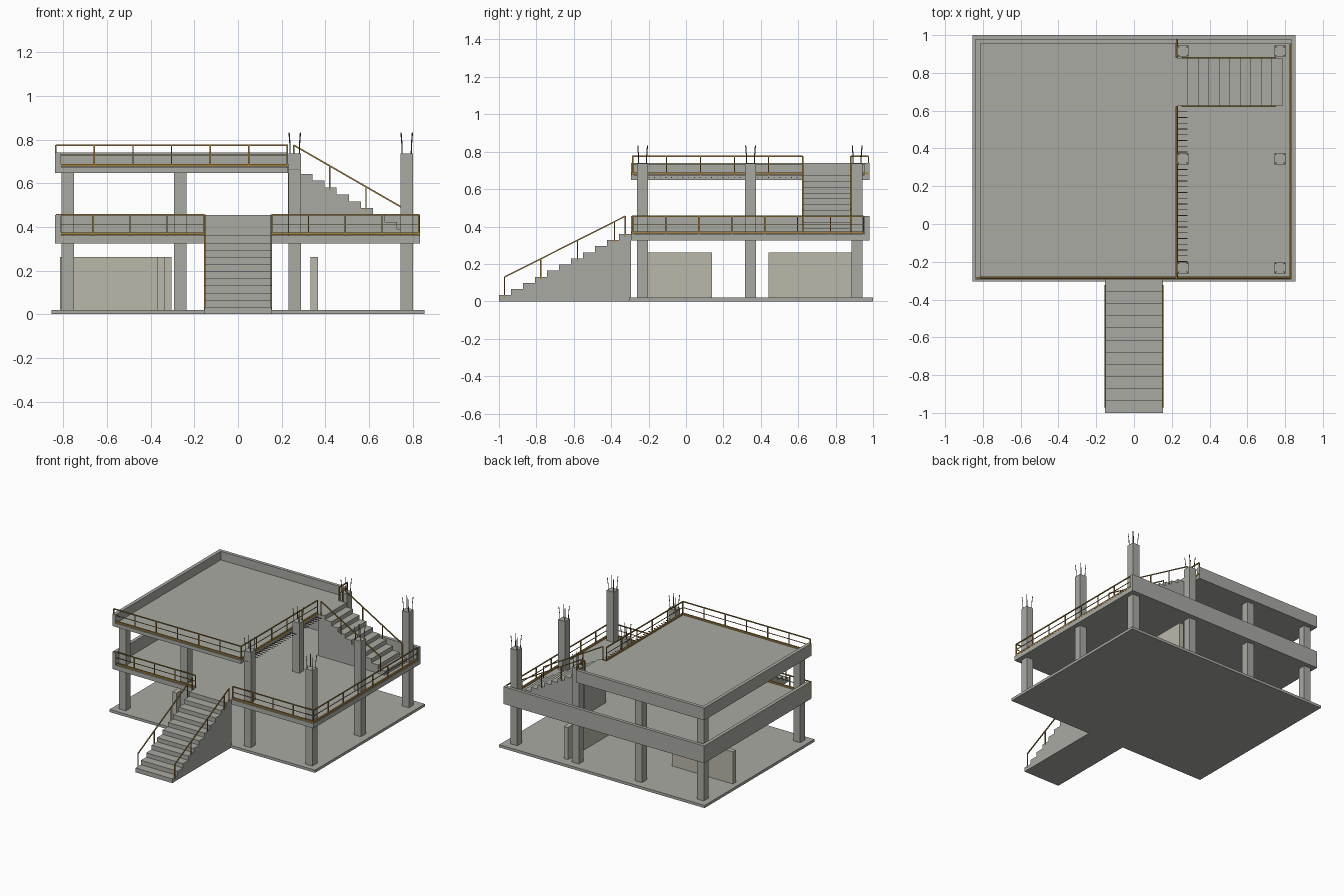
import bpy, bmesh
from mathutils import Vector, Matrix

if "Cube" in bpy.data.objects:
    bpy.data.objects.remove(bpy.data.objects["Cube"])


def material(name, rgb):
    m = bpy.data.materials.new(name)
    m.diffuse_color = (*rgb, 1)
    m.use_nodes = True
    m.node_tree.nodes["Principled BSDF"].inputs["Base Color"].default_value = m.diffuse_color
    return m


CONCRETE = material("concrete", (0.40, 0.40, 0.37))
PLASTER = material("plaster", (0.50, 0.48, 0.40))
METAL = material("railing_metal", (0.36, 0.22, 0.05))
STEEL = material("rebar_steel", (0.16, 0.13, 0.11))


def finish(bm, name, mat):
    bmesh.ops.recalc_face_normals(bm, faces=bm.faces)
    mesh = bpy.data.meshes.new(name)
    bm.to_mesh(mesh)
    bm.free()
    mesh.materials.append(mat)
    ob = bpy.data.objects.new(name, mesh)
    bpy.context.collection.objects.link(ob)


def add_box(bm, x0, x1, y0, y1, z0, z1):
    m = Matrix.Translation(((x0 + x1) / 2, (y0 + y1) / 2, (z0 + z1) / 2))
    bmesh.ops.create_cube(bm, size=1, matrix=m @ Matrix.Diagonal((x1 - x0, y1 - y0, z1 - z0, 1)))


def box(name, dims, mat=CONCRETE):
    bm = bmesh.new()
    add_box(bm, *dims)
    finish(bm, name, mat)


def add_bar(bm, a, b, t=0.006):
    a, b = Vector(a), Vector(b)
    d = b - a
    m = Matrix.Translation((a + b) / 2) @ d.to_track_quat('Z', 'Y').to_matrix().to_4x4()
    bmesh.ops.create_cube(bm, size=1, matrix=m @ Matrix.Diagonal((t, t, d.length, 1)))


def railing(name, a, b, segments, h=0.095):
    """Level railing: posts, top and middle rails, thick bottom rail."""
    bm = bmesh.new()
    a, b = Vector(a), Vector(b)
    for i in range(segments + 1):
        p = a.lerp(b, i / segments)
        add_bar(bm, p, p + Vector((0, 0, h)))
    for z, t in ((h, 0.007), (h * 0.55, 0.004), (0.008, 0.012)):
        add_bar(bm, a + Vector((0, 0, z)), b + Vector((0, 0, z)), t)
    finish(bm, name, METAL)


def stair_rail(name, top, bottom, fractions, h):
    """Sloping handrail on upright posts."""
    bm = bmesh.new()
    top, bottom = Vector(top), Vector(bottom)
    add_bar(bm, top, bottom, 0.007)
    for f in fractions:
        p = top.lerp(bottom, f)
        add_bar(bm, p - Vector((0, 0, h)), p)
    finish(bm, name, METAL)


def stairs(name, start, run, rise, count, base, place):
    """Solid stair: stepped profile from the high end, extruded across its width."""
    pts = [(start, base)]
    for i in range(count):
        z = base + rise * (count - i)
        pts += [(start + run * i, z), (start + run * (i + 1), z)]
    pts.append((start + run * count, base))
    bm = bmesh.new()
    w0, w1 = place[1]
    face = bm.faces.new([bm.verts.new(place[0](u, w0, z)) for u, z in pts])
    ext = bmesh.ops.extrude_face_region(bm, geom=[face])
    move = Vector(place[0](0, w1, 0)) - Vector(place[0](0, w0, 0))
    bmesh.ops.translate(bm, vec=move, verts=[v for v in ext["geom"] if isinstance(v, bmesh.types.BMVert)])
    finish(bm, name, CONCRETE)


# Slabs
box("ground_slab", (-0.855, 0.855, -0.305, 1.0, 0, 0.02))
box("first_floor_slab", (-0.838, 0.835, -0.295, 0.98, 0.325, 0.36))
box("roof_slab", (-0.838, 0.23, -0.295, 0.98, 0.648, 0.675))

# Parapets on the left and back edges
for name, x1, z0, z1 in (("first_floor", 0.835, 0.36, 0.455), ("roof", 0.23, 0.675, 0.74)):
    box(name + "_left_parapet", (-0.838, -0.812, -0.295, 0.955, z0, z1))
    box(name + "_back_parapet", (-0.838, x1, 0.955, 0.98, z0, z1))

# Columns, tall with exposed rebar on the open right side
W = 0.029
columns, rebar = bmesh.new(), bmesh.new()
for x in (-0.78, -0.265, 0.26, 0.773):
    for y in (-0.232, 0.345, 0.915):
        if x == -0.78 and y == 0.345:
            continue
        add_box(columns, x - W, x + W, y - W, y + W, 0.02, 0.325)
        add_box(columns, x - W, x + W, y - W, y + W, 0.36, 0.737 if x > 0 else 0.648)
        if x > 0:
            for sx in (-1, 1):
                for sy in (-1, 1):
                    k = Vector((x + sx * 0.021, y + sy * 0.021, 0.73))
                    m = k + Vector((sx * 0.001, sy * 0.001, 0.05))
                    add_bar(rebar, k, m, 0.004)
                    add_bar(rebar, m, m + Vector((sx * 0.004, sy * 0.004, 0.052)), 0.004)
finish(columns, "columns", CONCRETE)
finish(rebar, "column_rebar", STEEL)

# Rebar stubs from the unfinished roof edge
stubs = bmesh.new()
for i in range(29):
    y = -0.26 + i * 0.0305
    add_bar(stubs, (0.225, y, 0.662), (0.282, y, 0.662), 0.004)
finish(stubs, "roof_edge_rebar", STEEL)

# Ground floor partition walls
box("room_cross_wall", (-0.815, -0.305, 0.57, 0.605, 0.02, 0.262), PLASTER)
box("room_front_wall", (-0.37, -0.335, -0.25, 0.14, 0.02, 0.262), PLASTER)
box("right_partition_wall", (0.332, 0.366, 0.44, 0.93, 0.02, 0.262), PLASTER)

# Entrance stair and upper stair
stairs("entrance_stairs", -0.295, -0.0641, 0.36 / 11, 11, 0,
       (lambda u, w, z: (w, u, z), (-0.153, 0.153)))
stairs("upper_stairs", 0.23, 0.0555, 0.0315, 10, 0.36,
       (lambda u, w, z: (u, w, z), (0.625, 0.88)))

# Stair handrails
for side, x in (("left", -0.153), ("right", 0.153)):
    stair_rail("entrance_handrail_" + side, (x, -0.325, 0.455), (x, -0.97, 0.13),
               (0, 0.09, 0.395, 0.7, 1), 0.11)
for side, y in (("front", 0.624), ("back", 0.881)):
    stair_rail("upper_handrail_" + side, (0.255, y, 0.775), (0.75, y, 0.49),
               (0, 0.335, 0.67, 1), 0.11)

# First floor railings
railing("first_floor_front_left_railing", (-0.835, -0.285, 0.36), (-0.155, -0.285, 0.36), 4)
railing("first_floor_front_right_railing", (0.155, -0.285, 0.36), (0.828, -0.285, 0.36), 4)
railing("first_floor_right_railing", (0.828, -0.285, 0.36), (0.828, 0.95, 0.36), 7)

# Roof railings
railing("roof_front_railing", (-0.835, -0.285, 0.675), (0.226, -0.285, 0.675), 6, 0.1)
railing("roof_right_railing", (0.226, -0.285, 0.675), (0.226, 0.622, 0.675), 5, 0.1)
railing("roof_back_corner_railing", (0.226, 0.881, 0.675), (0.226, 0.975, 0.675), 1, 0.1)
